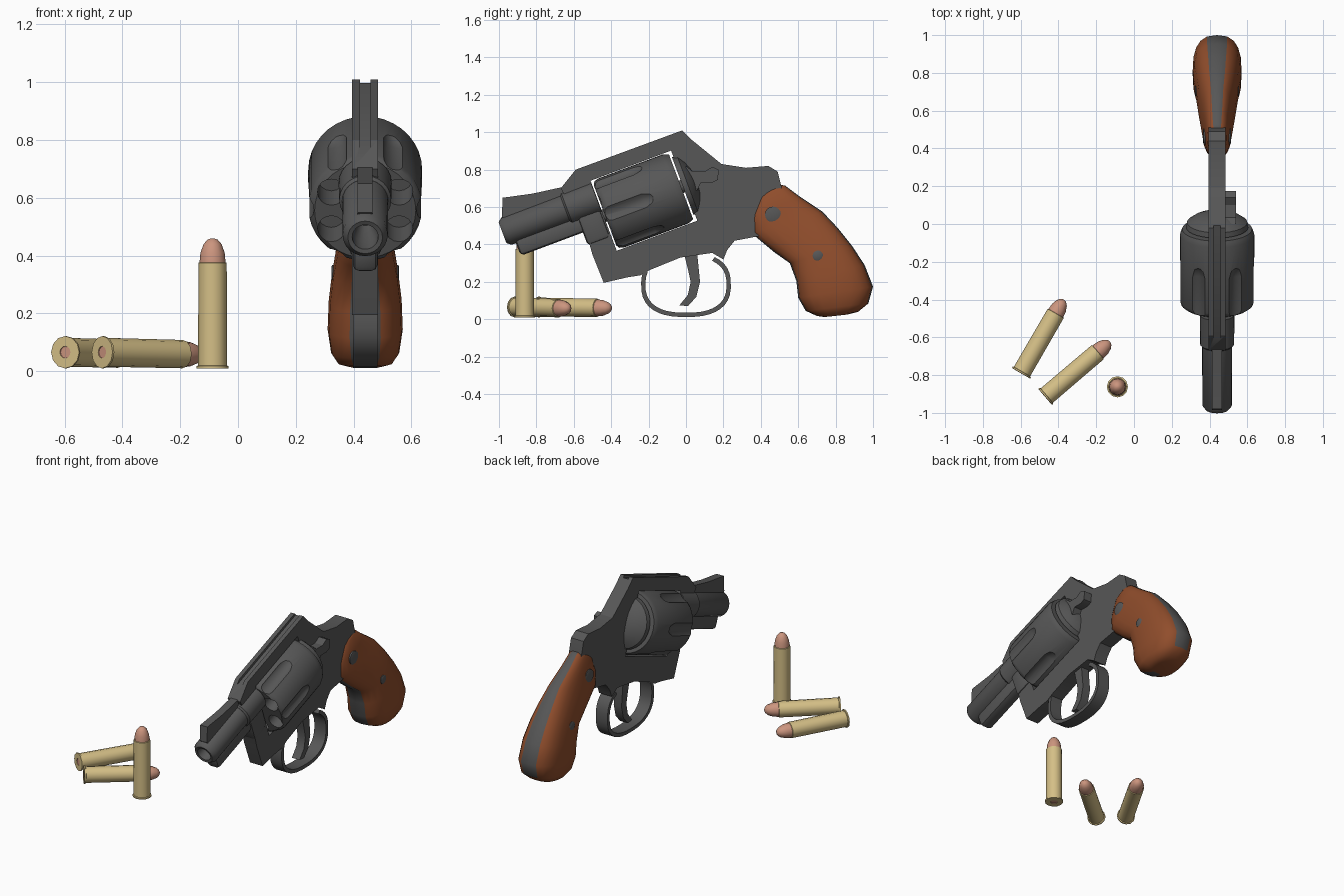
import bpy, bmesh
from math import radians, sin, cos, pi, copysign
from mathutils import Matrix, Vector

if "Cube" in bpy.data.objects:
    bpy.data.objects.remove(bpy.data.objects["Cube"])


def material(name, r, g, b):
    m = bpy.data.materials.new(name)
    m.use_nodes = True
    m.diffuse_color = (r, g, b, 1)
    m.node_tree.nodes["Principled BSDF"].inputs["Base Color"].default_value = (r, g, b, 1)
    return m


STEEL = material("dark steel", .095, .095, .095)
WOOD = material("brown wood", .28, .075, .025)
BRASS = material("pale brass", .66, .52, .24)
COPPER = material("pink copper", .6, .3, .21)

CX = .44                                   # centre plane of the gun
GUN = Matrix.Translation((CX, -.225, .634)) @ Matrix.Rotation(radians(20.5), 4, 'X')
ALONG = Matrix.Rotation(-pi / 2, 4, 'X')   # turns the z axis to the barrel axis


def finish(name, bm, mats, angle=40):
    bmesh.ops.recalc_face_normals(bm, faces=bm.faces)
    mesh = bpy.data.meshes.new(name)
    bm.to_mesh(mesh)
    bm.free()
    for m in mats:
        mesh.materials.append(m)
    ob = bpy.data.objects.new(name, mesh)
    bpy.context.collection.objects.link(ob)
    smooth(ob, angle)
    return ob


def smooth(ob, angle=40):
    bpy.ops.object.select_all(action='DESELECT')
    bpy.context.view_layer.objects.active = ob
    ob.select_set(True)
    bpy.ops.object.shade_smooth_by_angle(angle=radians(angle))


def prism(name, points, x0, x1, mat=STEEL):
    """Side outline in (y, z), extruded across x."""
    bm = bmesh.new()
    face = bm.faces.new([bm.verts.new((x0, y, z)) for y, z in points])
    ext = bmesh.ops.extrude_face_region(bm, geom=[face])
    new = [v for v in ext["geom"] if isinstance(v, bmesh.types.BMVert)]
    bmesh.ops.translate(bm, verts=new, vec=(x1 - x0, 0, 0))
    return finish(name, bm, [mat], 30)


def slab(name, points, half):
    return prism(name, points, CX - half, CX + half)


def loft(bm, rings, paint):
    """Skin rings of points, cap both ends, colour by paint(row, column)."""
    rows = [[bm.verts.new(p) for p in ring] for ring in rings]
    n = len(rows[0])
    for i in range(len(rows) - 1):
        for j in range(n):
            k = (j + 1) % n
            f = bm.faces.new((rows[i][j], rows[i][k], rows[i + 1][k], rows[i + 1][j]))
            f.material_index = paint(i, j)
    bm.faces.new(rows[0]).material_index = paint(0, -1)
    bm.faces.new(rows[-1]).material_index = paint(len(rows) - 2, -1)


def turn(name, profile, matrix, sides=24, mats=(STEEL,), paint=lambda i, j: 0):
    """Revolve (height, radius) pairs around z, then place with matrix."""
    bm = bmesh.new()
    rings = [[matrix @ Vector((r * cos(2 * pi * j / sides), r * sin(2 * pi * j / sides), t))
              for j in range(sides)] for t, r in profile]
    loft(bm, rings, paint)
    return finish(name, bm, mats)


def block(name, centre, size, bevel=0):
    bm = bmesh.new()
    bmesh.ops.create_cube(bm, size=1)
    bmesh.ops.scale(bm, vec=size, verts=bm.verts)
    if bevel:
        bmesh.ops.bevel(bm, geom=bm.edges[:], offset=bevel, segments=2, affect='EDGES', profile=.5)
    bmesh.ops.transform(bm, matrix=GUN @ Matrix.Translation(centre), verts=bm.verts)
    return finish(name, bm, [STEEL])


def cut(target, cutters):
    for c in cutters:
        mod = target.modifiers.new("cut", 'BOOLEAN')
        mod.operation, mod.solver, mod.object = 'DIFFERENCE', 'EXACT', c
        bpy.context.view_layer.objects.active = target
        bpy.ops.object.modifier_apply(modifier=mod.name)
        bpy.data.objects.remove(c)
    smooth(target, 35)


# Frame with the cylinder window and sighting groove
frame = slab("frame", [
    (-.67, .70), (-.59, .80), (-.02, 1.01), (.03, .96), (.19, .83), (.32, .81), (.44, .82),
    (.49, .79), (.51, .71), (.52, .6), (.42, .45), (.34, .435), (.26, .42), (.22, .37),
    (.2, .32), (.14, .355), (-.03, .33), (-.19, .265), (-.245, .235), (-.31, .225),
    (-.44, .195), (-.5, .345), (-.53, .45), (-.59, .56)], .045)
cut(frame, [block("window_cutter", (0, 0, 0), (.3, .46, .4)),
            block("groove_cutter", (0, 0, .285), (.036, .8, .04))])

# Fluted cylinder with six chambers
drum = turn("cylinder", [(-.222, .175), (-.21, .19), (-.19, .197), (.18, .197), (.2, .19), (.212, .185)],
            GUN @ ALONG, 36)
cutters = []
for i in range(6):
    a = i * pi / 3
    flute = Matrix.Translation((.232 * cos(a), 0, .232 * sin(a)))
    cutters.append(turn("flute_cutter", [(-.4, .055), (0, .055), (.04, .045), (.07, .022), (.08, .004)],
                        GUN @ flute @ ALONG, 16))
    a += pi / 6
    hole = Matrix.Translation((.135 * cos(a), 0, .135 * sin(a)))
    cutters.append(turn("chamber_cutter", [(-.4, .048), (-.08, .048)], GUN @ hole @ ALONG, 16))
cut(drum, cutters)
turn("cylinder_axle", [(-.25, .035), (.25, .035)], GUN @ ALONG, 12)

# Recoil shield behind the cylinder
turn("recoil_shield", [(.222, .165), (.25, .16), (.275, .125), (.295, .08), (.305, .02)], GUN @ ALONG, 28)

# Barrel, collar, ejector housing and front sight
BORE = GUN @ Matrix.Translation((0, 0, .105)) @ ALONG
turn("barrel", [(-.6, .02), (-.7, .042), (-.765, .045), (-.768, .06), (-.745, .078), (-.25, .08)], BORE)
turn("barrel_collar", [(-.41, .08), (-.4, .09), (-.232, .092)], BORE)
block("ejector_housing", (0, -.48, .005), (.085, .48, .1), .022)
block("crane", (0, -.3, -.02), (.11, .13, .2), .02)
slab("front_sight", [(-.98, .65), (-.82, .672), (-.67, .705), (-.57, .72), (-.57, .64), (-.95, .52), (-.985, .55)], .026)


# Trigger guard and trigger
def arc(ry, rz):
    pts = []
    for i in range(27):
        a = radians(158 + i * 257 / 26)
        y, z = cos(a), sin(a)
        pts.append((ry * copysign(abs(y) ** .8, y), .185 + rz * copysign(abs(z) ** .8, z)))
    return pts


slab("trigger_guard", arc(.24, .173) + arc(.217, .15)[::-1], .042)
slab("trigger", [(-.01, .35), (.01, .27), (.025, .2), (.01, .13), (-.035, .075), (.01, .07),
                 (.055, .12), (.075, .2), (.06, .35)], .028)

# Release latch on the left side
prism("release_latch", [(0, .82), (.035, .79), (.1, .79), (.14, .815), (.175, .8), (.17, .745),
                        (.14, .73), (.08, .73), (.06, .69), (.02, .67)], CX + .03, CX + .1)

# Grip: sections given as front point, back point and half width
SECTIONS = [
    ((.42, .68), (.5, .72), .04), ((.38, .64), (.53, .715), .052), ((.345, .55), (.61, .655), .064),
    ((.35, .46), (.73, .575), .08), ((.47, .36), (.81, .49), .1), ((.555, .3), (.89, .39), .114),
    ((.59, .205), (.955, .29), .126), ((.6, .115), (1, .175), .13), ((.64, .045), (.975, .085), .118),
    ((.7, .018), (.92, .04), .095), ((.74, .012), (.86, .025), .06)]


def grip_ring(front, back, w, n=20):
    f, b = Vector(front), Vector(back)
    ring = []
    for j in range(n):
        a = 2 * pi * j / n
        c, s = [copysign(abs(q) ** .75, q) for q in (cos(a), sin(a))]
        p = (f + b) / 2 + (b - f) / 2 * c
        ring.append((CX + w * s, p.x, p.y))
    return ring


bm = bmesh.new()
# steel straps run down the front and back, wood covers the rest
loft(bm, [grip_ring(*s) for s in SECTIONS],
     lambda i, j: 1 if (j in (0, 19) and i < 8) or j in (9, 10) else 0)
finish("grip", bm, [WOOD, STEEL], 60)

# Grip medallions and screws on both sides
for side in (-1, 1):
    for name, y, z, r, w in (("medallion", .465, .56, .043, .071), ("grip_screw", .705, .34, .028, .114)):
        spin = Matrix.Rotation(side * pi / 2, 4, 'Y')
        turn(name, [(0, r), (w, r), (w + .003, r * .8)], Matrix.Translation((CX, y, z)) @ spin, 16)


# Three cartridges, each given by base and tip
def cartridge(base, tip):
    base, tip = Vector(base), Vector(tip)
    place = Matrix.Translation(base) @ (tip - base).to_track_quat('Z', 'Y').to_matrix().to_4x4()
    turn("cartridge", [(.003, .02), (0, .021), (0, .056), (.008, .056), (.01, .05), (.365, .049), (.367, .045),
                       (.4, .042), (.43, .031), (.445, .018), (.45, .005)],
         place, 12, (BRASS, COPPER), lambda i, j: 1 if i < 1 or i > 5 else 0)


cartridge((-.088, -.862, .01), (-.088, -.862, .46))
cartridge((-.598, -.79, .066), (-.375, -.405, .06))
cartridge((-.47, -.915, .066), (-.135, -.63, .058))
